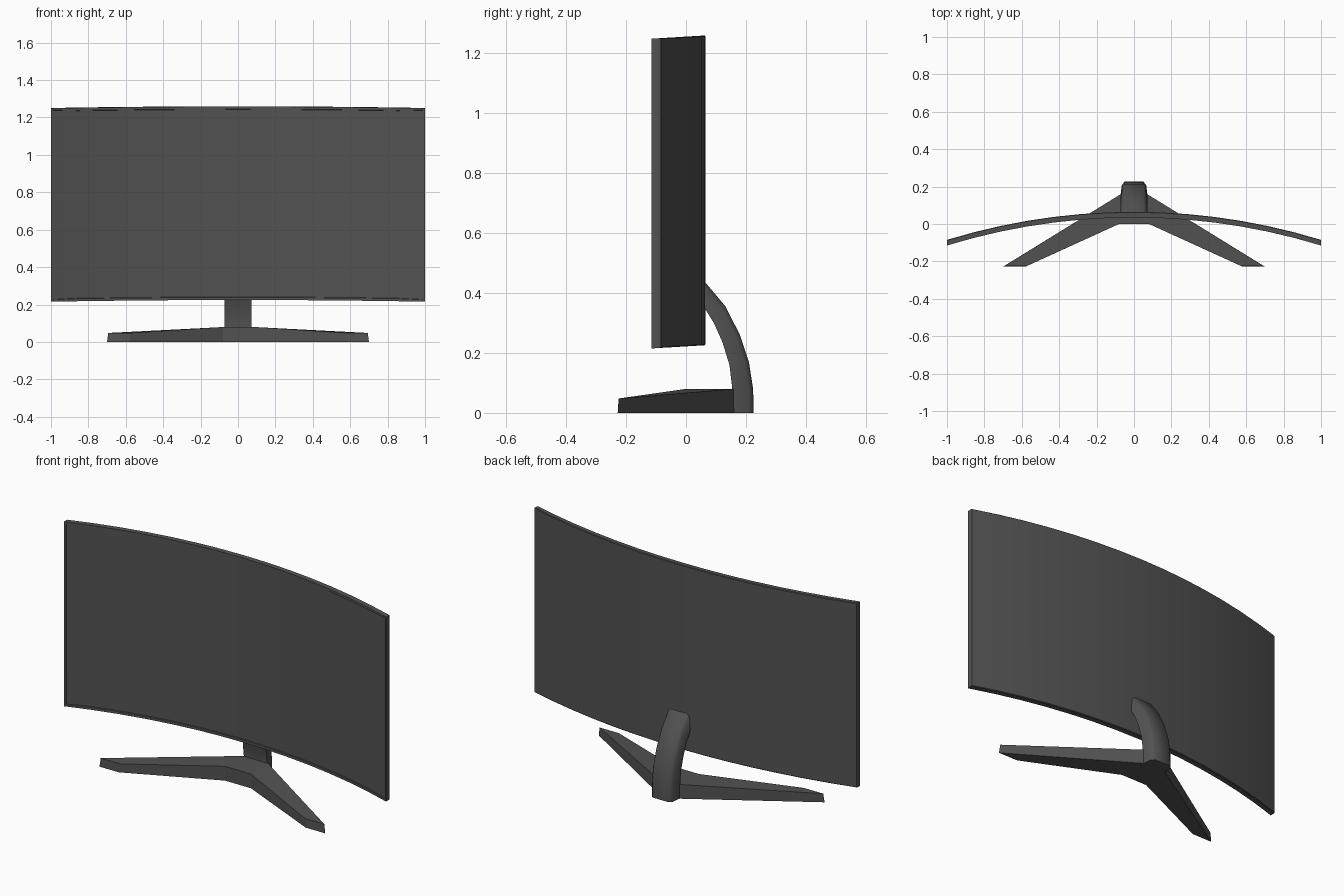
import bpy, bmesh, math

if "Cube" in bpy.data.objects:
    bpy.data.objects.remove(bpy.data.objects["Cube"])


def make_material(name, value):
    mat = bpy.data.materials.new(name)
    mat.diffuse_color = (value, value, value, 1)
    mat.use_nodes = True
    mat.node_tree.nodes["Principled BSDF"].inputs["Base Color"].default_value = mat.diffuse_color
    return mat


PLASTIC = make_material("dark_plastic", 0.085)


def finish(bm, name, smooth_angle=None):
    bmesh.ops.recalc_face_normals(bm, faces=bm.faces)
    mesh = bpy.data.meshes.new(name)
    bm.to_mesh(mesh)
    bm.free()
    mesh.materials.append(PLASTIC)
    obj = bpy.data.objects.new(name, mesh)
    bpy.context.collection.objects.link(obj)
    if smooth_angle:
        bpy.ops.object.select_all(action='DESELECT')
        obj.select_set(True)
        bpy.context.view_layer.objects.active = obj
        bpy.ops.object.shade_smooth_by_angle(angle=math.radians(smooth_angle))
    return obj


def loft(name, rings, smooth_angle=None):
    """Skin a list of closed rings and cap both ends."""
    bm = bmesh.new()
    rows = [[bm.verts.new(p) for p in ring] for ring in rings]
    n = len(rows[0])
    for a, b in zip(rows, rows[1:]):
        for i in range(n):
            j = (i + 1) % n
            bm.faces.new((a[i], a[j], b[j], b[i]))
    bm.faces.new(rows[0])
    bm.faces.new(rows[-1])
    return finish(bm, name, smooth_angle)


# Curved screen: flat slab with recessed display and chamfered back, then bent
WIDTH, HEIGHT, DEPTH, MID_Z = 2.0, 1.034, 0.027, 0.739
RADIUS = 3.41
bm = bmesh.new()
bmesh.ops.create_grid(bm, x_segments=14, y_segments=1, size=1)
for v in bm.verts:
    v.co.x *= WIDTH / 2
    v.co.y *= HEIGHT / 2
front = bm.faces[:]
back = bmesh.ops.extrude_face_region(bm, geom=front, use_keep_orig=True)["geom"]
for v in (g for g in back if isinstance(g, bmesh.types.BMVert)):
    v.co.z = DEPTH
bmesh.ops.recalc_face_normals(bm, faces=bm.faces)
bm.normal_update()
fronts = [f for f in bm.faces if f.normal.z < -0.9]
backs = [f for f in bm.faces if f.normal.z > 0.9]
bmesh.ops.inset_region(bm, faces=fronts, thickness=0.014, depth=0)
bmesh.ops.inset_region(bm, faces=fronts, thickness=0.002, depth=-0.005)
bmesh.ops.inset_region(bm, faces=backs, thickness=0.003, depth=0.003)
for v in bm.verts:
    x, up, back_off = v.co
    y = 0.035 - (RADIUS - math.sqrt(RADIUS ** 2 - x * x)) + back_off
    v.co = (x, y, MID_Z + up + 0.06 * y)
finish(bm, "curved_screen", 25)

# Neck: arched bar with chamfered rear corners; pairs are (inner y,z, outer y,z)
neck_path = [
    (0.150, 0.000, 0.226, 0.000),
    (0.154, 0.085, 0.224, 0.080),
    (0.145, 0.160, 0.210, 0.170),
    (0.122, 0.235, 0.180, 0.260),
    (0.093, 0.300, 0.132, 0.355),
    (0.050, 0.370, 0.055, 0.447),
]
rings = []
for iy, iz, oy, oz in neck_path:
    def at(x, t):
        return (x, iy + (oy - iy) * t, iz + (oz - iz) * t)
    rings.append([at(-0.072, 0), at(-0.065, 0.78), at(-0.05, 1),
                  at(0.05, 1), at(0.065, 0.78), at(0.072, 0)])
loft("neck", rings, 60)


# Foot: V-shaped base, each section is front/back edge at bottom and top
def foot_section(xf, yf, xb, yb, h, lean=0.0):
    return [(xf, yf, 0), (xb, yb, 0),
            (xb - math.copysign(lean, xb), yb + lean / 2, h),
            (xf - math.copysign(lean, xf), yf + lean / 2, h)]


half = [foot_section(0.58, -0.228, 0.70, -0.228, 0.048, 0.006),
        foot_section(0.08, 0.0, 0.07, 0.16, 0.08)]
mirrored = [[(-x, y, z) for x, y, z in ring] for ring in reversed(half)]
loft("foot", half + mirrored)
